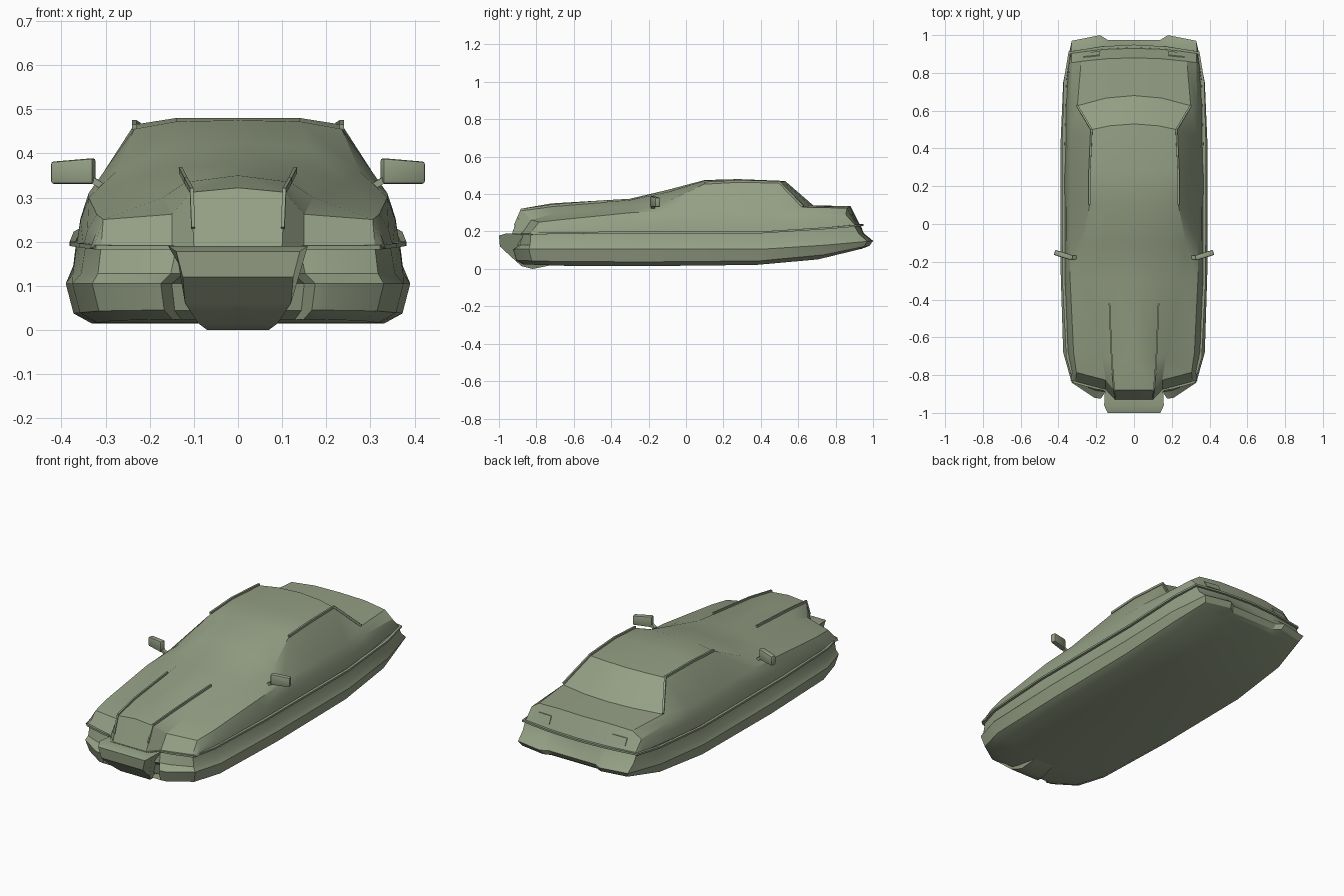
import bpy, bmesh
from mathutils import Vector, Matrix

cube = bpy.data.objects.get("Cube")
if cube:
    bpy.data.objects.remove(cube, do_unlink=True)

paint = bpy.data.materials.new("sage green paint")
paint.use_nodes = True
colour = (0.30, 0.35, 0.235, 1)
paint.diffuse_color = colour
paint.node_tree.nodes["Principled BSDF"].inputs["Base Color"].default_value = colour


def finish(name, bm, angle=0.5):
    """Mirror the left half across x, clean it up and make the object."""
    bmesh.ops.remove_doubles(bm, verts=bm.verts, dist=0.0005)
    bmesh.ops.mirror(bm, geom=bm.verts[:] + bm.edges[:] + bm.faces[:],
                     axis='X', merge_dist=0.0005)
    bmesh.ops.recalc_face_normals(bm, faces=bm.faces)
    mesh = bpy.data.meshes.new(name)
    bm.to_mesh(mesh)
    bm.free()
    mesh.materials.append(paint)
    obj = bpy.data.objects.new(name, mesh)
    bpy.context.collection.objects.link(obj)
    bpy.ops.object.select_all(action='DESELECT')
    obj.select_set(True)
    bpy.context.view_layer.objects.active = obj
    bpy.ops.object.shade_smooth_by_angle(angle=angle)
    return obj


def loft(name, rows, closed=False, caps=()):
    """Skin a list of equally long point rows; caps lists rows to fill."""
    bm = bmesh.new()
    grid = [[bm.verts.new(p) for p in row] for row in rows]
    count = len(rows[0])
    for a, b in zip(grid, grid[1:]):
        for i in range(count if closed else count - 1):
            j = (i + 1) % count
            bm.faces.new((a[i], a[j], b[j], b[i]))
    for c in caps:
        bm.faces.new(grid[c])
    return finish(name, bm)


def rod(name, path, wide, tall, capped=True):
    """Sweep a rectangular section along a path."""
    path = [Vector(p) for p in path]
    rows = []
    for i, p in enumerate(path):
        along = path[min(i + 1, len(path) - 1)] - path[max(i - 1, 0)]
        side = along.cross(Vector((0, 0, 1))).normalized()
        up = side.cross(along).normalized()
        rows.append([p + side * wide * s + up * tall * t
                     for s, t in ((-1, -1), (1, -1), (1, 1), (-1, 1))])
    return loft(name, rows, True, (0, -1) if capped else ())


def ramp(keys, y):
    """Piecewise linear value at y."""
    for (a, u), (b, v) in zip(keys, keys[1:]):
        if y <= b:
            return u + (v - u) * max(0, y - a) / (b - a)
    return keys[-1][1]


def belt(y):
    return ramp(((-0.9, 0.185), (-0.6, 0.195), (0.5, 0.195), (0.95, 0.235)), y)


def bend(x, y):
    """Sweep the nose and tail back towards the flanks."""
    nose = ramp(((0.11, 0), (0.155, 0.06), (0.33, 0.1)), x)
    nose *= ramp(((-0.88, 1), (-0.6, 0)), y)
    tail = 0.6 * x * x * ramp(((0.3, 0), (0.53, 1), (0.68, 1), (0.88, 0.4)), y)
    return y + nose - tail


# Upper body: station, belt width, shoulder x z, roof edge x z, crown x z, top
stations = (
    (-0.93, .335, .31, .19, .15, .19, .10, .19, .19),
    (-0.88, .33, .305, .25, .15, .262, .105, .312, .322),
    (-0.72, .35, .32, .262, .17, .30, .118, .335, .35),
    (-0.3, .365, .338, .30, .25, .335, .135, .368, .375),
    (-0.1, .365, .338, .31, .275, .36, .16, .41, .422),
    (0.1, .365, .335, .31, .235, .455, .14, .472, .475),
    (0.28, .365, .335, .31, .235, .465, .14, .48, .48),
    (0.53, .36, .335, .31, .225, .46, .13, .467, .47),
    (0.68, .36, .335, .30, .30, .33, .15, .338, .34),
    (0.88, .345, .33, .29, .28, .325, .15, .335, .335),
    (0.93, .335, .33, .235, .28, .235, .15, .235, .235),
)
SHOULDER, EDGE, CROWN = 3, 4, 5


def section(y):
    """Half section of the upper body, from the middle of the floor to the top."""
    w, sx, sz, ex, ez, mx, mz, top = [
        ramp([(s[0], s[i]) for s in stations], y) for i in range(1, 9)]
    b = belt(y)
    flat = [(0, b), (w, b), (w * 0.7 + sx * 0.3, (b + sz) / 2),
            (sx, sz), (ex, ez), (mx, mz), (0, top)]
    return [Vector((x, bend(x, y), z)) for x, z in flat]


loft("upper_body", [section(s[0]) for s in stations])

# Lower body: rings between the bumper outline and the belt outline
bumper_line = ((0, -.87), (.15, -.87), (.175, -.925), (.21, -.92), (.33, -.84),
               (.375, -.68), (.39, -.2), (.39, .4), (.375, .75), (.33, .97),
               (.18, 1), (.14, .975), (0, .975))
belt_line = ((0, -.92), (.11, -.92), (.14, -.87), (.2, -.86), (.31, -.83),
             (.345, -.7), (.365, -.3), (.367, .4), (.358, .75), (.335, .9),
             (.17, .925), (.14, .927), (0, .935))


def floor(y):
    return ramp(((-0.9, 0.025), (-0.6, 0.015), (0.2, 0.015), (0.62, 0.03), (0.97, 0.115)), y)


def rim(y):
    return ramp(((0.5, 0.105), (1, 0.15)), y)


def ledge(y):
    return ramp(((0.4, 0.128), (0.95, 0.19)), y)


def ring(blend, inset, height):
    points = []
    for (px, py), (bx, by) in zip(bumper_line, belt_line):
        x = (px + (bx - px) * blend) * (1 - inset * 2.5)
        y = (py + (by - py) * blend) * (1 - inset)
        points.append(Vector((x, y, height(y))))
    return points


def middle(points):
    return [Vector((0, p.y, p.z)) for p in points]


bottom, top = ring(0, 0.06, floor), ring(1, 0, belt)
loft("lower_body", [
    middle(bottom), bottom,
    ring(0, 0.018, lambda y: floor(y) * 0.75 + rim(y) * 0.25),
    ring(0, 0, rim), ring(0.65, 0, ledge), top, middle(top)])

# Rubbing strip around the belt
rod("belt_trim", ring(1, -0.008, belt), 0.007, 0.005, False)

# Centre bumper and chin: y, z, half width
chin = ((-.8, .18, .15), (-.96, .19, .158), (-1, .178, .14), (-.995, .12, .125),
        (-.93, .06, .12), (-.88, .015, .09), (-.82, 0, .07), (-.72, .02, .06))
loft("nose_bumper", [[(0, y, z) for y, z, w in chin],
                     [(w, y, z) for y, z, w in chin]], True, (1,))

# Raised strips that follow the body rails
lift = Vector((0, 0, 0.004))
rod("hood_ridges", [section(y)[CROWN] + lift
                    for y in (-0.42, -0.72, -0.88, -0.915)], 0.004, 0.006)
rod("roof_strips", [section(y)[EDGE] + lift
                    for y in (0.1, 0.28, 0.53, 0.68)], 0.005, 0.006)

# Tail lamp plates on the rear panel
lamp = []
for out in (0, 0.008):
    corners = []
    for y, t in ((0.9, 0.1), (0.9, 0.75), (0.92, 0.75), (0.92, 0.1)):
        s = section(y)
        corners.append(s[EDGE].lerp(s[CROWN], t) + Vector((0, out - 0.004, 0)))
    lamp.append(corners)
loft("tail_lamps", lamp, True, (0, 1))

# Door mirrors
bm = bmesh.new()
bmesh.ops.create_cube(bm, size=1, matrix=Matrix.Translation((0.373, -0.165, 0.36))
                      @ Matrix.Rotation(0.3, 4, 'Z') @ Matrix.Diagonal((0.1, 0.028, 0.058, 1)))
for v in bm.verts:
    if v.co.x > 0.37 and v.co.z > 0.36:
        v.co.z -= 0.008
bmesh.ops.bevel(bm, geom=bm.edges[:], offset=0.006, segments=2, affect='EDGES', profile=0.5)
finish("door_mirrors", bm, 0.7)
rod("mirror_stalks", [(0.3, -0.175, 0.32), (0.322, -0.178, 0.335), (0.345, -0.172, 0.348)],
    0.01, 0.007)
